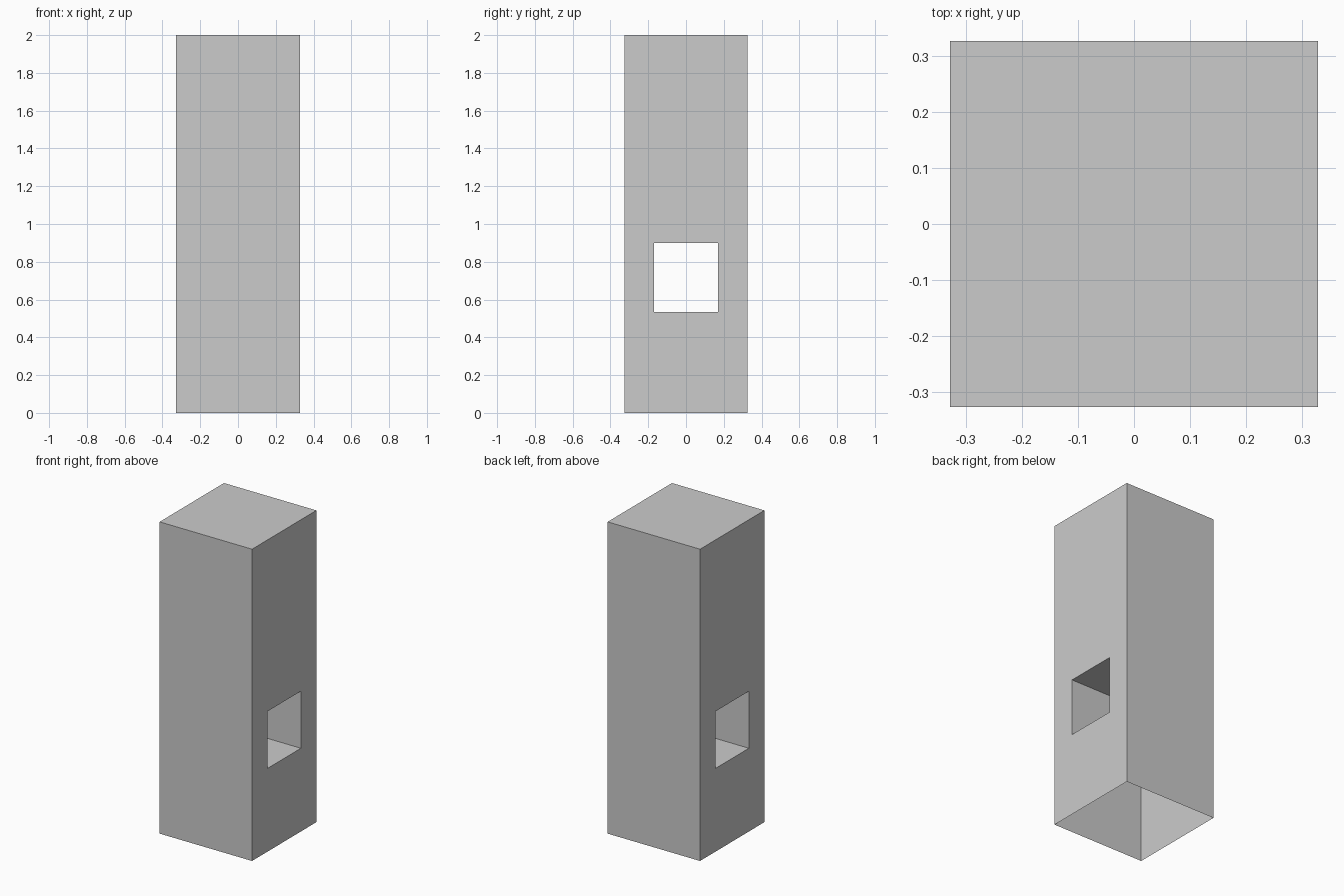
import bpy, bmesh

if "Cube" in bpy.data.objects:
    bpy.data.objects.remove(bpy.data.objects["Cube"])

HX, HY, H = 0.328, 0.326, 2.0          # half width, half depth, height
HOLE_Y, HOLE_Z0, HOLE_Z1 = 0.169, 0.534, 0.90

bm = bmesh.new()


def ring(x, hy, z0, z1):
    return [bm.verts.new((x, y, z)) for y, z in
            ((-hy, z0), (hy, z0), (hy, z1), (-hy, z1))]


def bridge(a, b, skip=()):
    for i in range(4):
        if i not in skip:
            j = (i + 1) % 4
            bm.faces.new((a[i], a[j], b[j], b[i]))


outer = [ring(s * HX, HY, 0, H) for s in (-1, 1)]
inner = [ring(s * HX, HOLE_Y, HOLE_Z0, HOLE_Z1) for s in (-1, 1)]

# Front, back and top of the shell; the underside stays open
bridge(outer[1], outer[0], skip=(0,))
# Walls of the square tunnel running along x
bridge(inner[0], inner[1])
# Left and right sides, framed around the tunnel mouths
bridge(outer[0], inner[0])
bridge(inner[1], outer[1])

bmesh.ops.recalc_face_normals(bm, faces=bm.faces[:])
mesh = bpy.data.meshes.new("pillar_shell")
bm.to_mesh(mesh)
bm.free()
bpy.context.collection.objects.link(bpy.data.objects.new("pillar_shell", mesh))
